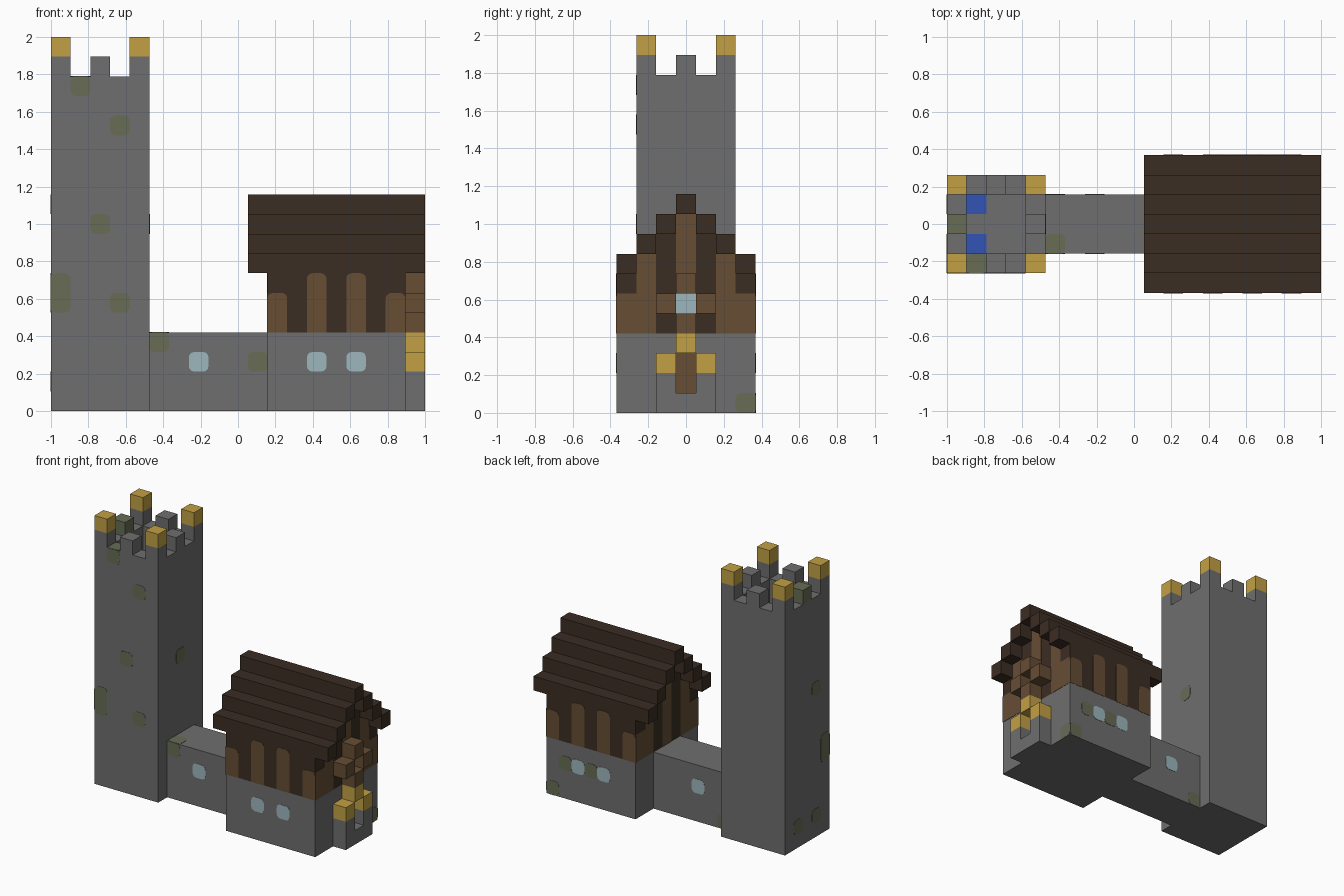
import bpy, bmesh, math
from mathutils import Vector

cube = bpy.data.objects.get("Cube")
if cube:
    bpy.data.objects.remove(cube, do_unlink=True)

U = 2 / 19                       # one block
ORIGIN = Vector((-9.5, -3.5, 0))


def material(name, *rgb):
    lin = [((c / 255 + 0.055) / 1.055) ** 2.4 for c in rgb] + [1]
    m = bpy.data.materials.new(name)
    m.use_nodes = True
    m.diffuse_color = lin
    m.node_tree.nodes["Principled BSDF"].inputs["Base Color"].default_value = lin
    return m


STONE = material("grey stone", 110, 110, 110)
GOLD = material("gold", 194, 160, 68)
ROOF = material("dark timber", 59, 45, 35)
WOOD = material("brown timber", 102, 77, 52)
GLASS = material("pale glass", 157, 183, 190)
MOSS = material("mossy stone", 103, 108, 85)
BLUE = material("blue", 52, 84, 182)


def finish(bm, name, mat):
    bmesh.ops.recalc_face_normals(bm, faces=bm.faces)
    me = bpy.data.meshes.new(name)
    bm.to_mesh(me)
    bm.free()
    me.materials.append(mat)
    ob = bpy.data.objects.new(name, me)
    bpy.context.scene.collection.objects.link(ob)
    return ob


def box(name, mat, lo, hi):
    """Solid block between two grid corners."""
    bm = bmesh.new()
    bmesh.ops.create_cube(bm, size=1)
    lo, hi = Vector(lo), Vector(hi)
    for v in bm.verts:
        v.co = ((lo + hi) / 2 + v.co * (hi - lo) + ORIGIN) * U
    return finish(bm, name, mat)


def cell(name, mat, i, j, k):
    return box(name, mat, (i, j, k), (i + 1, j + 1, k + 1))


def plate(name, mat, side, plane, a, b, w=1, h=1, top=0.28, bottom=0.28, thick=0.02):
    """Thin panel with rounded corners on one side of a wall or floor."""
    axis = "xyz".index(side[1])
    sign = 1 if side[0] == "+" else -1
    others = [n for n in range(3) if n != axis]
    outline = []
    for cx, cy, start, r in ((1, 1, 0, top), (0, 1, 90, top),
                             (0, 0, 180, bottom), (1, 0, 270, bottom)):
        px = a + (w - r if cx else r)
        py = b + (h - r if cy else r)
        for step in range(4 if r else 1):
            t = math.radians(start + step * 30)
            outline.append((px + r * math.cos(t), py + r * math.sin(t)))
    bm = bmesh.new()
    verts = []
    for p in outline:
        co = Vector()
        co[axis] = plane
        co[others[0]], co[others[1]] = p
        verts.append(bm.verts.new((co + ORIGIN) * U))
    out = bmesh.ops.extrude_face_region(bm, geom=[bm.faces.new(verts)])
    for v in out["geom"]:
        if isinstance(v, bmesh.types.BMVert):
            v.co[axis] += sign * thick * U
    return finish(bm, name, mat)


# Tower shaft, with a sunken floor behind the parapet
box("tower_shaft", STONE, (0, 1, 0), (5, 6, 15))
for j in (1, 5):
    box("parapet_wall", STONE, (0, j, 15), (5, j + 1, 17))
for i in (0, 4):
    box("parapet_side_wall", STONE, (i, 2, 15), (i + 1, 5, 17))
for i in (0, 4):
    for j in (1, 5):
        cell("corner_merlon", STONE, i, j, 17)
        cell("corner_cap", GOLD, i, j, 18)
for i, j in ((2, 1), (2, 5), (4, 3), (0, 3)):
    cell("middle_merlon", MOSS if i == 0 else STONE, i, j, 17)
for j in (2, 4):
    plate("floor_panel", BLUE, "+z", 15, 1, j, top=0, bottom=0)

# Passage and house base
box("passage", STONE, (5, 2, 0), (11, 5, 4))
box("house_base", STONE, (11, 0, 0), (18, 7, 4))

# Dark upper walls, stepping up under the roof
box("upper_wall", ROOF, (11, 0, 4), (18, 7, 7))
for n in range(1, 4):
    box("gable_step", ROOF, (11, n, 6 + n), (18, 7 - n, 7 + n))

# Roof boards
for j in range(7):
    k = 7 + min(j, 6 - j)
    box("roof_board", ROOF, (10, j, k), (19, j + 1, k + 1))

# Timber studs and windows on both long walls
for side, wall, passage_wall in (("-y", 0, 2), ("+y", 7, 5)):
    for i, h in ((11, 2), (13, 3), (15, 3), (17, 2)):
        plate("wall_stud", WOOD, side, wall, i, 4, h=h, bottom=0)
    for i in (13, 15):
        plate("house_window", GLASS, side, wall, i, 2)
    plate("passage_window", GLASS, side, passage_wall, 7, 2)

# Timber studs on both gables
for side, wall in (("-x", 11), ("+x", 18)):
    for j, h in ((0, 2), (1, 4), (3, 6), (5, 4), (6, 2)):
        plate("gable_stud", WOOD, side, wall, j, 4, h=h, top=0, bottom=0)

# Door, porch and framed gable window
plate("door", WOOD, "+x", 18, 3, 1, h=2, top=0, bottom=0)
plate("gable_window", GLASS, "+x", 18, 3, 5, top=0, bottom=0, thick=0.04)
box("doorstep", STONE, (18, 2, 0), (19, 5, 1))
for j in (2, 4):
    cell("porch_post", STONE, 18, j, 1)
    cell("porch_cap", GOLD, 18, j, 2)
    cell("window_frame_side", WOOD, 18, j, 5)
cell("door_lintel", GOLD, 18, 3, 3)
for k in (4, 6):
    cell("window_frame_end", WOOD, 18, 3, k)

# Moss patches: side, wall plane, column, row, height
for side, wall, a, b, h in (
        ("-y", 1, 1, 16, 1), ("-y", 1, 3, 14, 1), ("-y", 1, 2, 9, 1),
        ("-y", 1, 0, 5, 2), ("-y", 1, 3, 5, 1), ("-y", 2, 5, 3, 1),
        ("-y", 2, 10, 2, 1), ("+z", 17, 1, 1, 1), ("+z", 4, 5, 2, 1),
        ("+x", 5, 3, 9, 1), ("+x", 18, 6, 0, 1), ("+y", 7, 17, 0, 1),
        ("+y", 7, 16, 2, 1), ("+y", 7, 14, 2, 1), ("+y", 5, 5, 0, 1),
        ("-x", 0, 2, 10, 1), ("-x", 0, 1, 5, 2), ("-x", 0, 4, 1, 1),
        ("-x", 0, 2, 1, 1)):
    plate("moss_patch", MOSS, side, wall, a, b, h=h)
